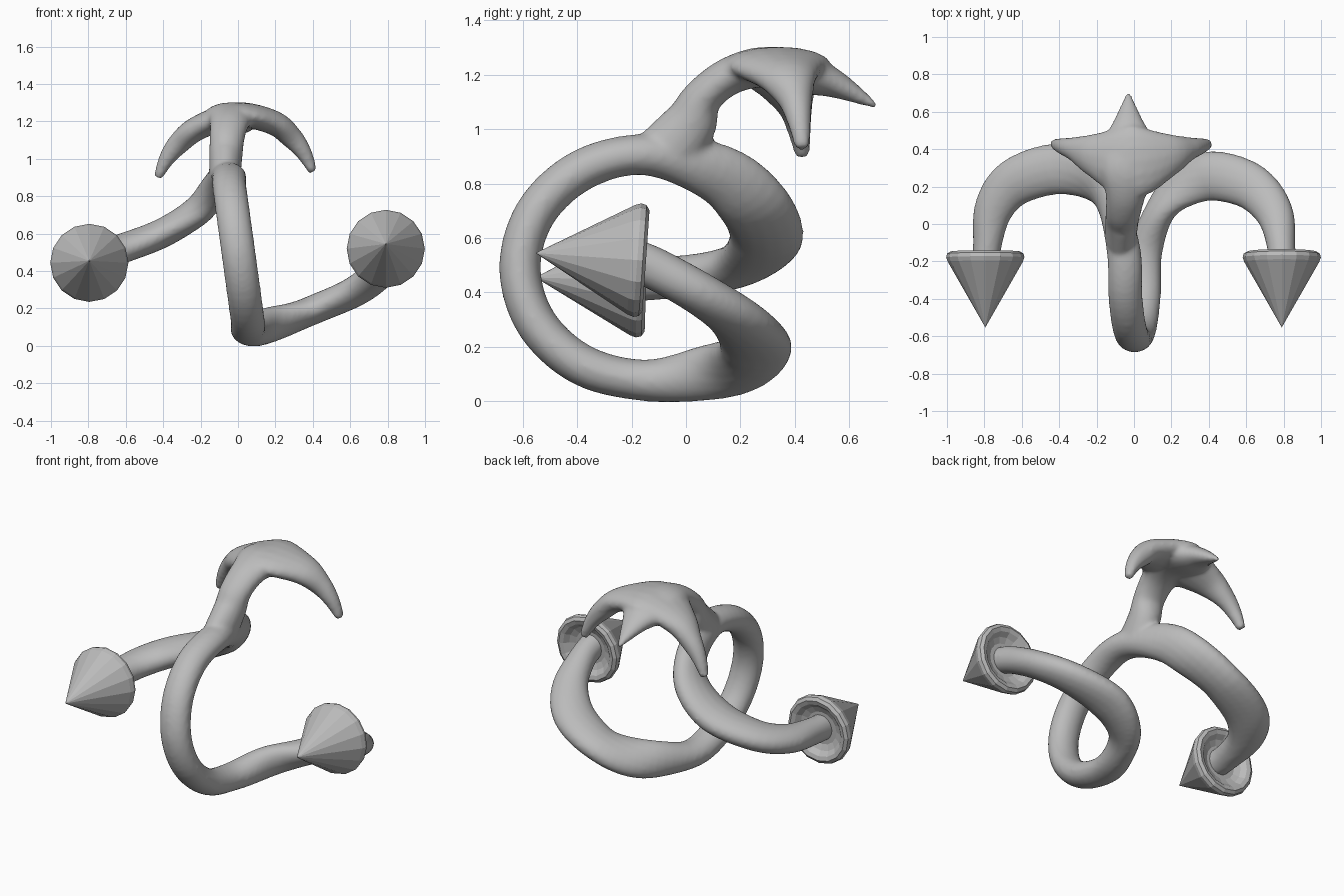
import bpy, bmesh, math
from mathutils import Vector

if "Cube" in bpy.data.objects:
    bpy.data.objects.remove(bpy.data.objects["Cube"])

grey = bpy.data.materials.new("grey")
grey.diffuse_color = (0.5, 0.5, 0.5, 1)
grey.use_nodes = True
grey.node_tree.nodes["Principled BSDF"].inputs["Base Color"].default_value = grey.diffuse_color


def catmull(rows, steps=5):
    """Smoothly resample rows of numbers."""
    out = []
    for i in range(len(rows) - 1):
        p = [rows[max(0, min(len(rows) - 1, i + k))] for k in (-1, 0, 1, 2)]
        for s in range(steps):
            t = s / steps
            out.append([0.5 * (2 * b + (c - a) * t + (2 * a - 5 * b + 4 * c - d) * t * t
                               + (3 * b - a - 3 * c + d) * t ** 3) for a, b, c, d in zip(*p)])
    out.append(list(rows[-1]))
    return out


def circle(n):
    return [(math.cos(2 * math.pi * k / n), math.sin(2 * math.pi * k / n)) for k in range(n)]


def skin(bm, rings):
    """Join rings of vertices with quads and cap the last one."""
    for a, b in zip(rings, rings[1:]):
        for k in range(len(a)):
            j = (k + 1) % len(a)
            bm.faces.new((a[k], a[j], b[j], b[k]))
    bm.faces.new(rings[-1])


def loft(bm, rows, direction):
    """Elliptical tube; each row is x, y, z, half width, half thickness."""
    rows = catmull(rows)
    pts = [Vector(r[:3]) for r in rows]
    rings = []
    for i, r in enumerate(rows):
        tan = (pts[min(i + 1, len(pts) - 1)] - pts[max(i - 1, 0)]).normalized()
        wide = direction(pts[i])
        wide = (wide - tan * wide.dot(tan)).normalized()
        thick = tan.cross(wide)
        rings.append([bm.verts.new(pts[i] + wide * r[3] * c + thick * r[4] * s) for c, s in circle(16)])
    skin(bm, rings)
    bm.faces.new(rings[0])


def finish(bm, name):
    bmesh.ops.recalc_face_normals(bm, faces=bm.faces)
    me = bpy.data.meshes.new(name)
    bm.to_mesh(me)
    bm.free()
    me.materials.append(grey)
    ob = bpy.data.objects.new(name, me)
    bpy.context.collection.objects.link(ob)
    return ob


def outward(p):
    """Away from the middle of the ring or of the arm's bend."""
    side = p.x - max(-.4, min(.4, p.x))
    return Vector((side, p.y + .15, (p.z - .5) * max(0, 1 - abs(p.x) / .4)))


def thickened(p):
    """The body widens towards the back; the ring is a little broader."""
    t = max(0, min(1, (p[1] + .1) / .38))
    return (*p, .077 + .061 * t, .092 if abs(p[0]) < .1 else .079)


# Curling body: left arm, front ring, right arm
left_arm = [(-.79, -.24, .445), (-.785, -.12, .45), (-.75, .08, .47), (-.635, .225, .515),
            (-.41, .295, .60), (-.22, .25, .72), (-.12, .11, .84)]
ring = [(.003 - .057 * math.sin(a), -.15 + .46 * math.cos(a), .492 + .415 * math.sin(a))
        for a in (math.radians(90 + 30 * k) for k in range(7))]
right_arm = [(.14, .07, .103), (.26, .20, .137), (.42, .257, .20), (.625, .20, .29),
             (.75, .06, .39), (.787, -.12, .49), (.787, -.24, .535)]
bm = bmesh.new()
loft(bm, [thickened(p) for p in left_arm + ring + right_arm], outward)

# Neck rising into the hooked head and its back spike
loft(bm, [
    (-.07, -.07, .91, .085, .12),
    (-.065, .015, 1.02, .09, .1),
    (-.058, .06, 1.115, .095, .074),
    (-.045, .16, 1.195, .11, .07),
    (-.035, .29, 1.228, .15, .075),
    (-.03, .44, 1.20, .14, .073),
    (-.03, .55, 1.165, .08, .052),
    (-.03, .70, 1.085, .012, .012)], lambda p: Vector((1, 0, 0)))

# Head wings arching down to both side prongs, the right one slightly higher
half = [(.415, .428, .915, .028, .024), (.367, .415, 1.015, .045, .044),
        (.30, .40, 1.10, .068, .06), (.20, .37, 1.18, .12, .066)]
wing = [(s * x - .014, y, z + s * .015, w, t) for s, part in ((-1, half), (1, half[::-1]))
        for x, y, z, w, t in part]
wing.insert(len(half), (-.014, .335, 1.236, .2, .067))
loft(bm, wing, lambda p: Vector((0, 1, 0)))

body = finish(bm, "curled_body")
rem = body.modifiers.new("fuse", 'REMESH')
rem.mode = 'VOXEL'
rem.voxel_size = 0.012
rem.use_smooth_shade = True
smo = body.modifiers.new("blend", 'SMOOTH')
smo.factor = 0.5
smo.iterations = 10

# Cone tips with a rounded rim and a hollow back
profile = [(.201, .352), (.209, .375), (.204, .395), (.185, .407), (.16, .40), (.135, .375), (.1, .36)]
for name, x, z, tilt in (("left_cone", -.795, .455, -.03), ("right_cone", .79, .545, -.07)):
    bm = bmesh.new()
    rings = [[bm.verts.new((r * c, y, r * s)) for c, s in circle(16)] for r, y in profile]
    skin(bm, rings)
    tip = bm.verts.new((0, 0, 0))
    for k in range(16):
        bm.faces.new((tip, rings[0][k], rings[0][(k + 1) % 16]))
    cone = finish(bm, name)
    cone.location = (x, -.553, z)
    cone.rotation_euler = (tilt, 0, 0)
